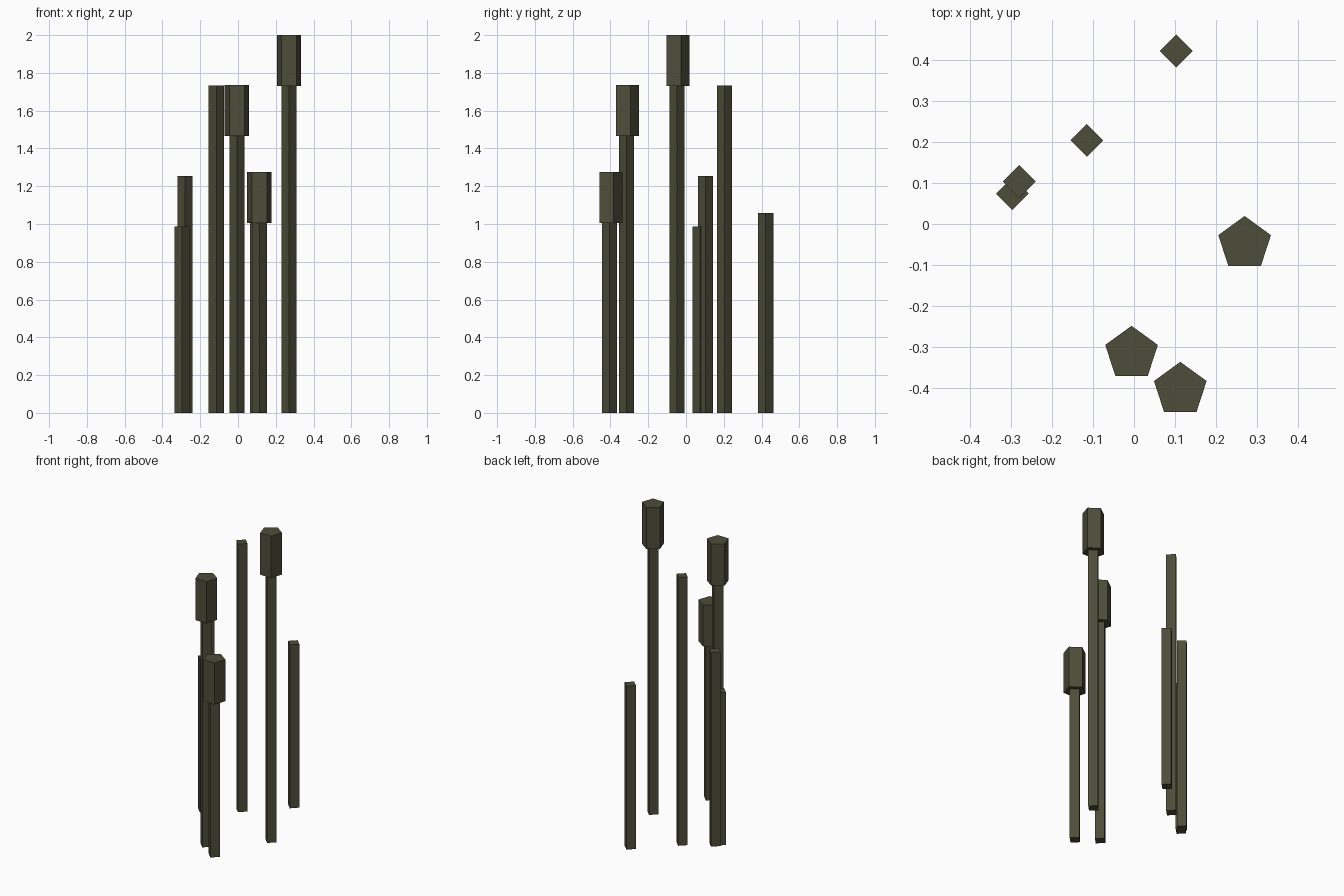
import bpy
import math

if "Cube" in bpy.data.objects:
    bpy.data.objects.remove(bpy.data.objects["Cube"])

# One dark olive colour for the whole clump
olive = bpy.data.materials.new("dark olive")
olive.diffuse_color = (0.075, 0.074, 0.042, 1.0)
olive.use_nodes = True
olive.node_tree.nodes["Principled BSDF"].inputs["Base Color"].default_value = olive.diffuse_color

STEM_R = 0.04
HEAD_R = 0.0675
HEAD_H = 0.27


def prism(name, sides, radius, x, y, z0, z1):
    """Upright flat-faced prism with one corner pointing to +y."""
    bpy.ops.mesh.primitive_cylinder_add(
        vertices=sides, radius=radius, depth=z1 - z0,
        end_fill_type='NGON', location=(x, y, (z0 + z1) / 2))
    ob = bpy.context.object
    ob.name = name
    # turn the mesh so that its first corner lies on +y
    v = ob.data.vertices[0].co
    turn = math.pi / 2 - math.atan2(v.y, v.x)
    for p in ob.data.vertices:
        cx, cy = p.co.x, p.co.y
        p.co.x = cx * math.cos(turn) - cy * math.sin(turn)
        p.co.y = cx * math.sin(turn) + cy * math.cos(turn)
    ob.data.materials.append(olive)
    return ob


# Reeds: x, y, top height, has a seed head
reeds = [
    (0.103, 0.422, 1.057, False),
    (-0.115, 0.204, 1.733, False),
    (-0.280, 0.104, 1.255, False),
    (-0.297, 0.074, 0.988, False),
    (0.270, -0.048, 2.000, True),
    (-0.006, -0.316, 1.735, True),
    (0.113, -0.404, 1.275, True),
]

for i, (x, y, top, headed) in enumerate(reeds, 1):
    stem_top = top - HEAD_H if headed else top
    # four-sided stem
    prism(f"reed_stem_{i}", 4, STEM_R, x, y, 0.0, stem_top)
    # five-sided seed head
    if headed:
        prism(f"seed_head_{i}", 5, HEAD_R, x, y, stem_top, top)
